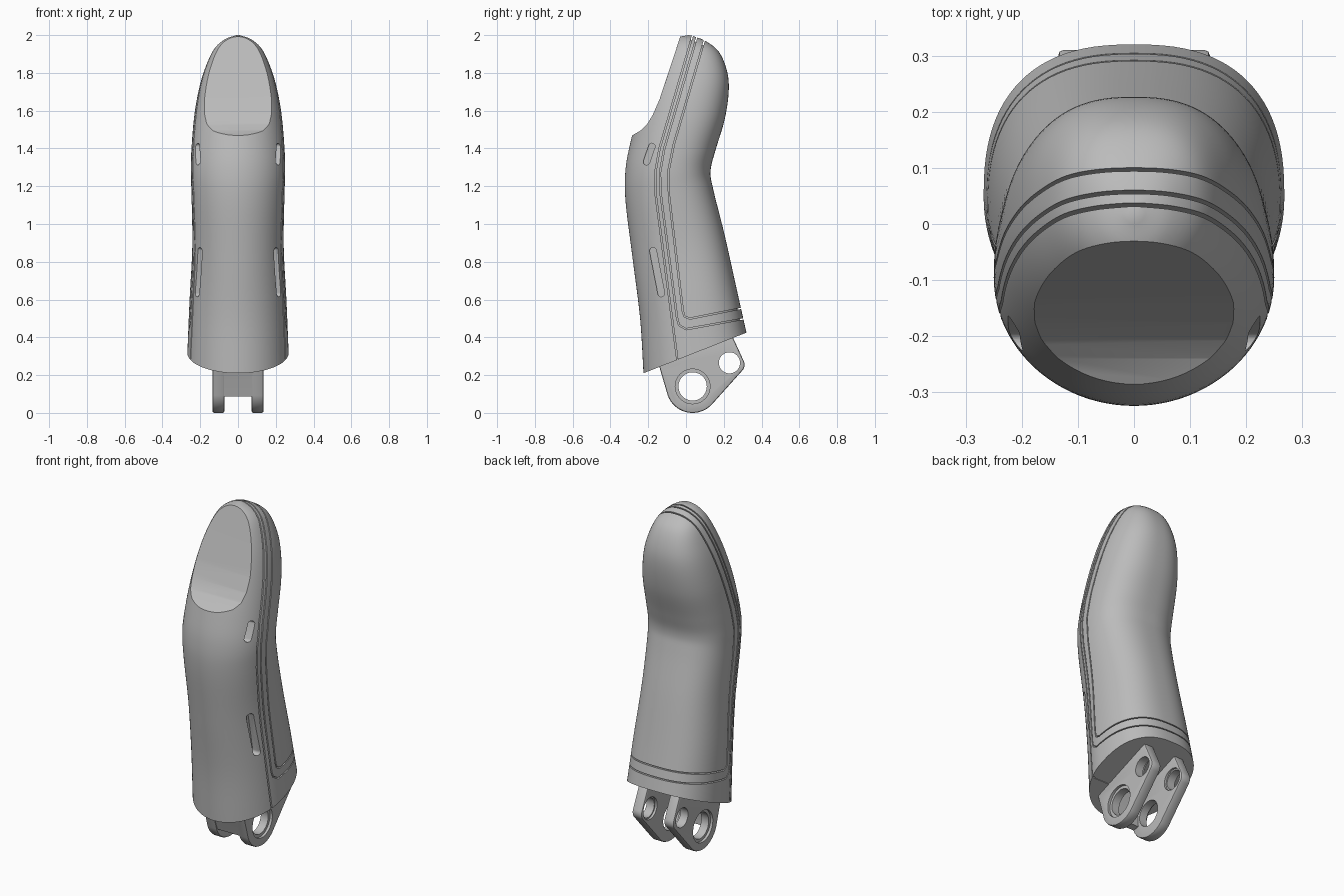
import bpy, bmesh, math
from mathutils import Vector

cube = bpy.data.objects.get("Cube")
if cube:
    bpy.data.objects.remove(cube, do_unlink=True)

grey = bpy.data.materials.new("plain_grey")
grey.use_nodes = True
grey.diffuse_color = (0.5, 0.5, 0.5, 1)
grey.node_tree.nodes["Principled BSDF"].inputs["Base Color"].default_value = (0.5, 0.5, 0.5, 1)


def finish(name, bm):
    bmesh.ops.recalc_face_normals(bm, faces=bm.faces)
    mesh = bpy.data.meshes.new(name)
    bm.to_mesh(mesh)
    bm.free()
    mesh.materials.append(grey)
    ob = bpy.data.objects.new(name, mesh)
    bpy.context.collection.objects.link(ob)
    return ob


def select(ob):
    bpy.ops.object.select_all(action='DESELECT')
    ob.select_set(True)
    bpy.context.view_layer.objects.active = ob


def cut(ob, cutters):
    select(ob)
    for c in cutters:
        m = ob.modifiers.new("cut", 'BOOLEAN')
        m.operation, m.solver, m.object = 'DIFFERENCE', 'EXACT', c
        bpy.ops.object.modifier_apply(modifier=m.name)


def prism(name, outline, x0, x1):
    """Side outline of (y, z) points extruded along x."""
    bm = bmesh.new()
    face = bm.faces.new([bm.verts.new((x0, y, z)) for y, z in outline])
    out = bmesh.ops.extrude_face_region(bm, geom=[face])
    bmesh.ops.translate(bm, vec=(x1 - x0, 0, 0),
                        verts=[v for v in out["geom"] if isinstance(v, bmesh.types.BMVert)])
    bmesh.ops.recalc_face_normals(bm, faces=bm.faces)
    return finish(name, bm)


def arc(cy, cz, r, a0, a1, n):
    return [(cy + r * math.cos(math.radians(a0 + (a1 - a0) * i / n)),
             cz + r * math.sin(math.radians(a0 + (a1 - a0) * i / n))) for i in range(n + 1)]


def disc(cy, cz, r, x0, x1):
    return prism("hole_cutter", arc(cy, cz, r, 0, 352.5, 47), x0, x1)


def spline(rows, steps):
    """Catmull-Rom interpolation of tuples."""
    rows = [Vector(r) for r in rows]
    pts = [rows[0] * 2 - rows[1]] + rows + [rows[-1] * 2 - rows[-2]]
    out = []
    for a, b, c, d in zip(pts, pts[1:], pts[2:], pts[3:]):
        for i in range(steps):
            t = i / steps
            out.append(0.5 * (2 * b + (c - a) * t + (2 * a - 5 * b + 4 * c - d) * t * t
                              + (3 * b - a - 3 * c + d) * t ** 3))
    return out + [rows[-1]]


# Finger sections: front y, front z, back y, back z, half width
SECTIONS = [
    (-.225, .21, .32, .425, .268), (-.243, .50, .265, .67, .257),
    (-.283, .82, .205, .94, .242), (-.32, 1.12, .145, 1.18, .246),
    (-.32, 1.29, .13, 1.28, .25), (-.29, 1.45, .156, 1.39, .245),
    (-.245, 1.62, .204, 1.55, .23), (-.2, 1.76, .226, 1.70, .203),
    (-.15, 1.87, .217, 1.81, .168), (-.1, 1.945, .175, 1.91, .125),
    (-.05, 1.985, .105, 1.968, .07), (.01, 2.0, .03, 1.998, .01)]


def finger(name, inset=0.0, n=96):
    bm = bmesh.new()
    rings = []
    for yf, zf, yb, zb, w in spline(SECTIONS, 6):
        mid, half = Vector((0, yf + yb, zf + zb)) / 2, Vector((0, yb - yf, zb - zf)) / 2
        half *= max(half.length - inset, .005) / half.length
        w = max(w - inset, .004)
        mid.z += inset * (.2 - (mid.z - .3) * .75)
        ring = []
        for i in range(n):
            a = 2 * math.pi * i / n
            c, s = math.cos(a), math.sin(a)
            e = 2 / 2.5 if s > 0 else 1.0     # squarer back, round front
            x = math.copysign(abs(c) ** e, c) * w
            k = math.copysign(abs(s) ** e, s)
            ring.append(bm.verts.new(mid + half * k + Vector((x, 0, 0))))
        rings.append(ring)
    for lo, hi in zip(rings, rings[1:]):
        for i in range(n):
            bm.faces.new((lo[i], lo[(i + 1) % n], hi[(i + 1) % n], hi[i]))
    bm.faces.new(rings[0])
    bm.faces.new(rings[-1])
    return finish(name, bm)


def ribbon(path, width=.007):
    """Thin sheet following a side path, used to cut a seam groove."""
    pts = [Vector(p) for p in path]
    left, right = [], []
    for i, p in enumerate(pts):
        d = (pts[min(i + 1, len(pts) - 1)] - pts[max(i - 1, 0)]).normalized()
        nrm = Vector((-d.y, d.x)) * width / 2
        left.append(tuple(p + nrm))
        right.append(tuple(p - nrm))
    return prism("seam_cutter", left + right[::-1], -.4, .4)


def slot(cy, cz, length, width, tilt, side):
    """Rounded slot sunk into one side."""
    r, k = width / 2, (length - width) / 2
    dy, dz = k * math.cos(math.radians(tilt)), k * math.sin(math.radians(tilt))
    outline = arc(cy + dy, cz + dz, r, tilt - 90, tilt + 90, 10)
    outline += arc(cy - dy, cz - dz, r, tilt + 90, tilt + 270, 10)
    return prism("slot_cutter", outline, side * .175, side * .4)


# Cutters: scooped nail bed, strap slots, seams
NAIL = [(-.6, 1.45), (-.34, 1.453), (-.283, 1.47), (-.24, 1.495), (-.205, 1.53), (-.175, 1.58),
        (-.14, 1.66), (-.09, 1.81), (-.028, 2.0), (0, 2.1), (-.6, 2.1)]
nail = prism("nail_cutter", NAIL, -.4, .4)
deep_nail = prism("nail_cutter", [(y + .025, z - .02) for y, z in NAIL], -.4, .4)
slots = []
for side in (-1, 1):
    slots.append(slot(-.195, 1.37, .12, .034, 71, side))
    slots.append(slot(-.153, .745, .265, .036, 101, side))
seams = [
    ribbon([(.05, 2.05), (-.14, 1.40), (-.163, 1.27), (-.16, 1.15), (-.045, .275), (-.02, .1)]),
    ribbon([(.075, 2.05), (-.115, 1.40), (-.138, 1.27), (-.133, 1.15), (-.047, .50),
            (-.037, .465), (0, .443), (.4, .515)]),
    ribbon([(.12, 2.05), (-.065, 1.42), (-.093, 1.28), (-.09, 1.15), (-.017, .54),
            (-.008, .51), (.02, .499), (.4, .575)])]

# Shell with grooves, over a slightly smaller core
shell = finger("finger_shell")
cut(shell, [nail] + slots + seams)
core = finger("finger_core", inset=.02)
cut(core, [deep_nail] + slots)

# Hinge lugs with counterbored holes
LUG = (arc(.035, .14, .14, 200, 315, 20) + arc(.263, .255, .047, 315, 385, 8)
       + [(.225, .45), (-.165, .30), (-.14, .24)])
lugs, holes = [], []
for side, label in ((1, "left"), (-1, "right")):
    lug = prism(label + "_hinge_lug", LUG, side * .072, side * .135)
    select(lug)
    bevel = lug.modifiers.new("bevel", 'BEVEL')
    bevel.width, bevel.segments, bevel.limit_method = .009, 2, 'ANGLE'
    bevel.angle_limit = math.radians(50)
    bpy.ops.object.modifier_apply(modifier=bevel.name)
    bores = [disc(.035, .14, .075, side * .03, side * .2),
             disc(.035, .14, .092, side * .12, side * .2),
             disc(.23, .265, .056, side * .03, side * .2),
             disc(.23, .265, .064, side * .03, side * .085)]
    cut(lug, bores)
    lugs.append(lug)
    holes += bores

# Web joining the lugs at the front
web = prism("hinge_web", [(-.165, .30), (-.138, .235), (-.088, .088), (-.05, .095),
                          (-.055, .17), (-.03, .24), (.0, .34)], -.08, .08)

for c in [nail, deep_nail] + slots + seams + holes:
    bpy.data.objects.remove(c, do_unlink=True)
for ob in [shell, core, web] + lugs:
    select(ob)
    bpy.ops.object.shade_smooth_by_angle(angle=math.radians(30))
